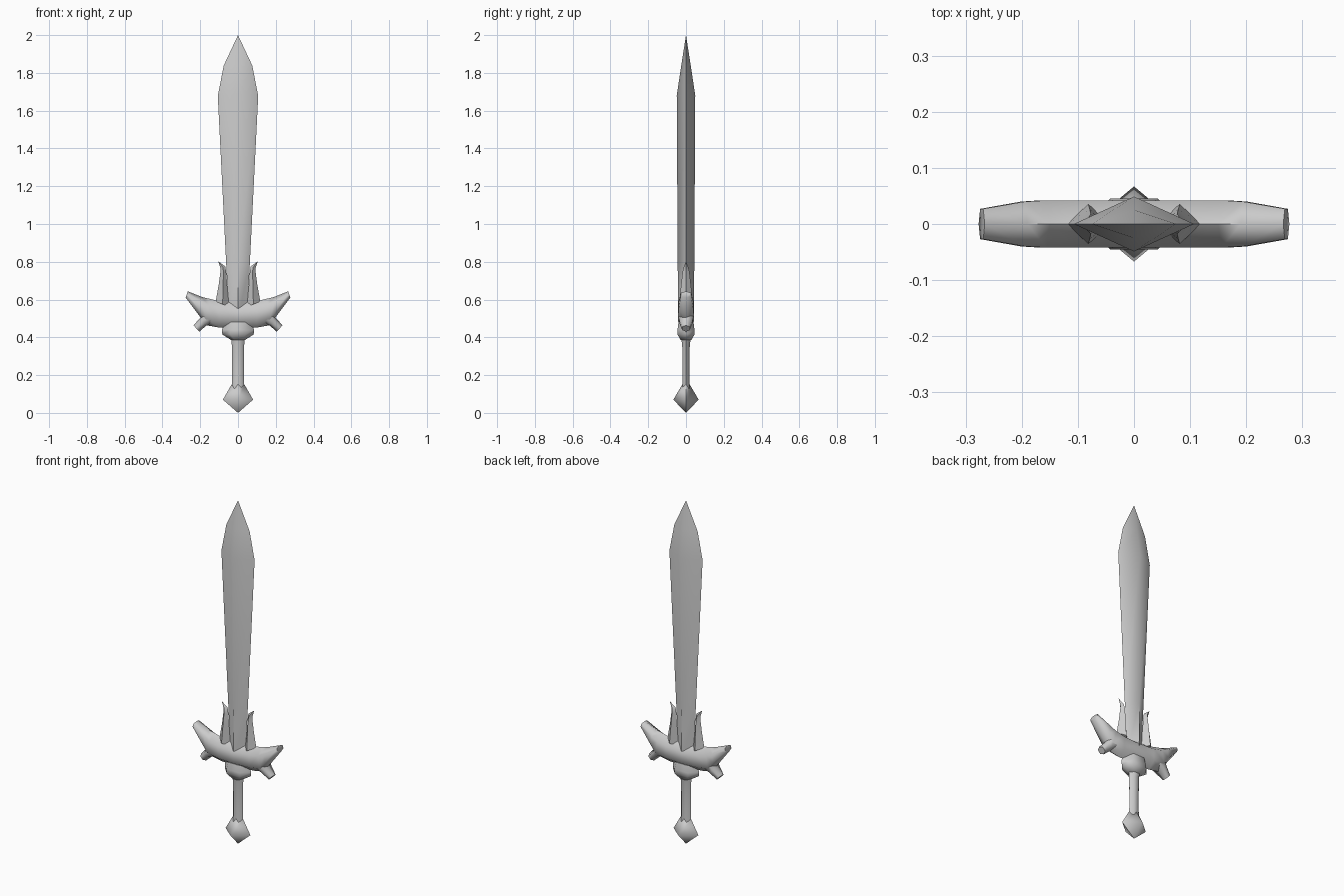
import bpy, bmesh, math
from mathutils import Vector

if "Cube" in bpy.data.objects:
    bpy.data.objects.remove(bpy.data.objects["Cube"])

steel = bpy.data.materials.new("steel_grey")
steel.use_nodes = True
steel.diffuse_color = (0.6, 0.6, 0.6, 1)
steel.node_tree.nodes["Principled BSDF"].inputs["Base Color"].default_value = (0.6, 0.6, 0.6, 1)

# Cross-section shapes as (across, depth) factors
DIAMOND = [(1, 0), (0, 1), (-1, 0), (0, -1)]
HEXAGON = [(1, 0), (.5, 1), (-.5, 1), (-1, 0), (-.5, -1), (.5, -1)]


def loft(name, sections, shape, mirror=False, open_start=False):
    """Skin sections (a, b, depth): a and b are the (x, z) ends of each section."""
    bm = bmesh.new()
    rings = []
    for a, b, depth in sections:
        a, b = Vector((a[0], 0, a[1])), Vector((b[0], 0, b[1]))
        mid, half = (a + b) / 2, (b - a) / 2
        rings.append([bm.verts.new(mid + half * u + Vector((0, depth * v, 0))) for u, v in shape])
    n = len(shape)
    for low, high in zip(rings, rings[1:]):
        for i in range(n):
            j = (i + 1) % n
            bm.faces.new((low[i], low[j], high[j], high[i]))
    if not open_start:
        bm.faces.new(rings[0][::-1])
    bm.faces.new(rings[-1])
    bmesh.ops.remove_doubles(bm, verts=bm.verts, dist=0.0005)
    bmesh.ops.recalc_face_normals(bm, faces=bm.faces)
    if open_start and sum(f.normal.dot(f.calc_center_median() - Vector((0, 0, .53))) for f in bm.faces) < 0:
        bmesh.ops.reverse_faces(bm, faces=bm.faces)
    mesh = bpy.data.meshes.new(name)
    bm.to_mesh(mesh)
    bm.free()
    mesh.materials.append(steel)
    obj = bpy.data.objects.new(name, mesh)
    bpy.context.collection.objects.link(obj)
    if mirror:
        obj.modifiers.new("mirror", "MIRROR").use_axis[0] = True
    bpy.ops.object.select_all(action="DESELECT")
    obj.select_set(True)
    bpy.context.view_layer.objects.active = obj
    bpy.ops.object.shade_smooth_by_angle(angle=math.radians(70))
    return obj


def upright(name, levels, shape):
    """Loft around the z axis from (height, half width, half depth) levels."""
    return loft(name, [((-w, z), (w, z), d) for z, w, d in levels], shape)


# Blade, grip, collar and pommel share the central axis
upright("blade", [(.50, .048, .042), (.80, .063, .044), (1.68, .107, .049),
                  (1.84, .075, .025), (2.0, 0, 0)], DIAMOND)
upright("collar", [(.385, .035, .028), (.415, .083, .045), (.44, .085, .045),
                   (.48, .07, .04)], HEXAGON)
upright("grip", [(.13, .034, .019), (.20, .031, .018), (.36, .033, .02),
                 (.41, .038, .028)], HEXAGON)
upright("pommel", [(0, 0, 0), (.07, .08, .067), (.15, .034, .02)], DIAMOND)

# Crossguard arms sweep up, each with a short prong below
loft("crossguard", [((0, .45), (0, .585), .042), ((.10, .452), (.10, .592), .042),
                    ((.175, .465), (.15, .604), .042), ((.205, .515), (.19, .613), .04),
                    ((.277, .61), (.266, .644), .027)], HEXAGON, True, True)
loft("lower_prongs", [((.13, .475), (.19, .54), .038), ((.168, .462), (.200, .502), .034),
                      ((.205, .43), (.236, .464), .02)], HEXAGON, True)

# Curved horns flanking the blade
loft("horns", [((.045, .56), (.118, .59), .036), ((.056, .66), (.102, .68), .027),
               ((.062, .74), (.092, .755), .018), ((.067, .775), (.094, .77), .012),
               ((.105, .803), (.105, .803), 0)], DIAMOND, True)
